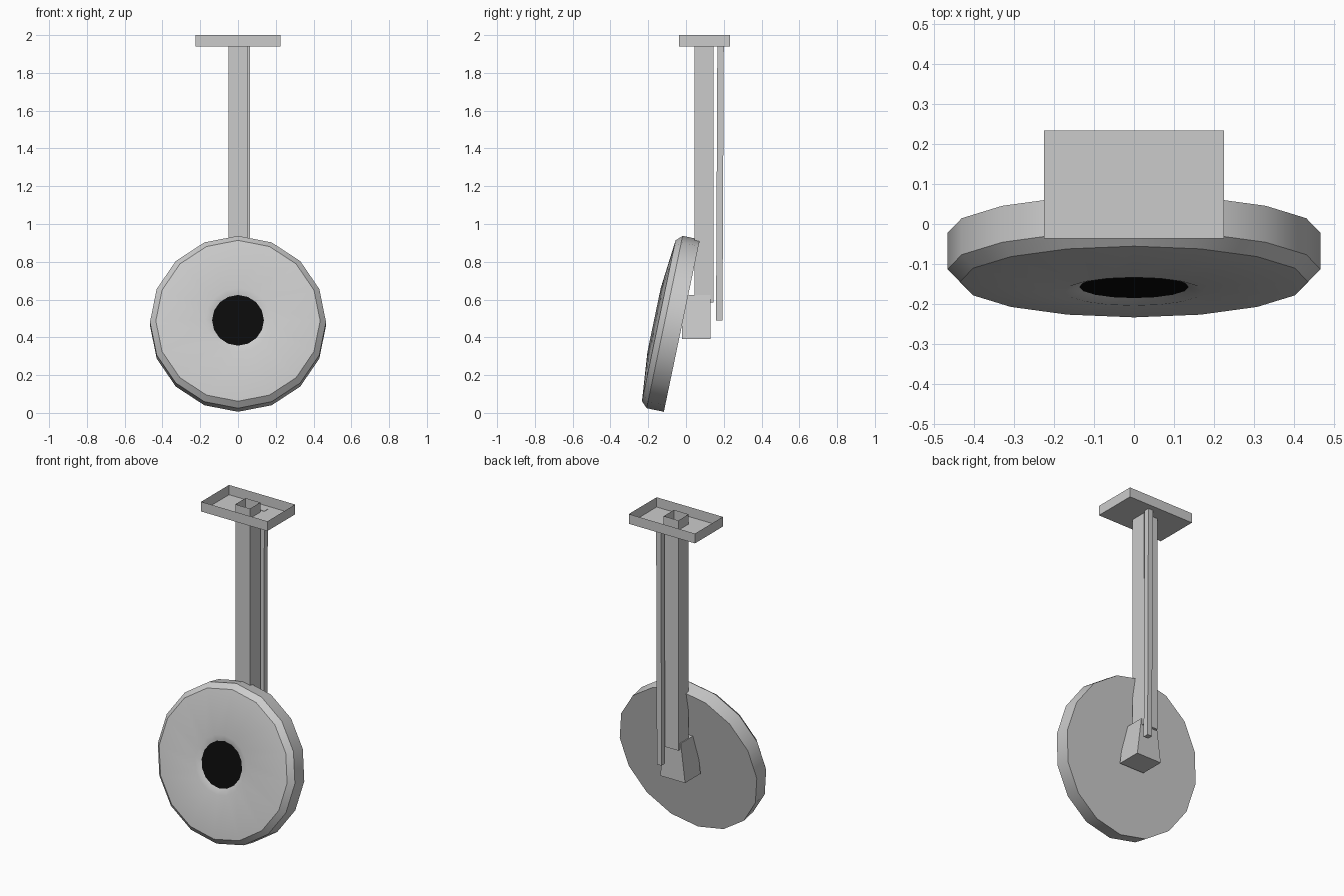
import bpy, bmesh, math
from mathutils import Matrix

if "Cube" in bpy.data.objects:
    bpy.data.objects.remove(bpy.data.objects["Cube"])

SIDES = 16
TILT = math.radians(90 - 11.8)


def finish(name, bm, smooth=False):
    bmesh.ops.recalc_face_normals(bm, faces=bm.faces)
    mesh = bpy.data.meshes.new(name)
    bm.to_mesh(mesh)
    bm.free()
    obj = bpy.data.objects.new(name, mesh)
    bpy.context.collection.objects.link(obj)
    if smooth:
        bpy.ops.object.select_all(action='DESELECT')
        obj.select_set(True)
        bpy.context.view_layer.objects.active = obj
        bpy.ops.object.shade_smooth_by_angle(angle=math.radians(30))
    return obj


def loft(bm, loops, cap_start, cap_end):
    """Bridge successive vertex loops, optionally capping the ends."""
    rings = [[bm.verts.new(p) for p in loop] for loop in loops]
    n = len(rings[0])
    for a, b in zip(rings, rings[1:]):
        for i in range(n):
            j = (i + 1) % n
            bm.faces.new((a[i], a[j], b[j], b[i]))
    if cap_start:
        bm.faces.new(rings[0][::-1])
    if cap_end:
        bm.faces.new(rings[-1])


def rect(x0, x1, y0, y1, z):
    return [(x0, y0, z), (x1, y0, z), (x1, y1, z), (x0, y1, z)]


def ring(r, h):
    return [(r * math.cos(2 * math.pi * i / SIDES),
             r * math.sin(2 * math.pi * i / SIDES), h) for i in range(SIDES)]


def block(name, bottom, top, cap_bottom=True, cap_top=True):
    bm = bmesh.new()
    loft(bm, [bottom, top], cap_bottom, cap_top)
    return finish(name, bm)


def tilted(obj):
    obj.matrix_world = (Matrix.Translation((0, -0.022, 0.462))
                        @ Matrix.Rotation(TILT, 4, 'X'))
    return obj


# Tilted round head: (radius, height above the back face)
profile = [(0.466, 0), (0.466, 0.093), (0.435, 0.125), (0.173, 0.15), (0.137, 0.138)]
bm = bmesh.new()
loft(bm, [ring(r, h) for r, h in profile], True, False)
tilted(finish("round_head", bm, smooth=True))

# Black centre disc
bm = bmesh.new()
bm.faces.new([bm.verts.new(p) for p in ring(0.137, 0.138)])
centre = tilted(finish("centre_disc", bm))
black = bpy.data.materials.new("black")
black.diffuse_color = (0.003, 0.003, 0.003, 1)
black.use_nodes = True
black.node_tree.nodes["Principled BSDF"].inputs["Base Color"].default_value = black.diffuse_color
centre.data.materials.append(black)

# Tapered bracket behind the head
block("head_bracket",
      rect(-0.085, 0.085, -0.02, 0.13, 0.39),
      rect(-0.055, 0.055, -0.02, 0.13, 0.625))

# Hollow square post
block("post", rect(-0.05, 0.05, 0.045, 0.145, 0.585),
      rect(-0.05, 0.05, 0.045, 0.145, 2.0), cap_top=False)

# Thin conduit running down behind the post
block("conduit", rect(0.031, 0.063, 0.159, 0.193, 0.49),
      rect(0.031, 0.063, 0.166, 0.2, 1.942))

# Open-topped mounting tray
block("mounting_tray", rect(-0.225, 0.225, -0.036, 0.234, 1.94),
      rect(-0.225, 0.225, -0.036, 0.234, 2.0), cap_top=False)
